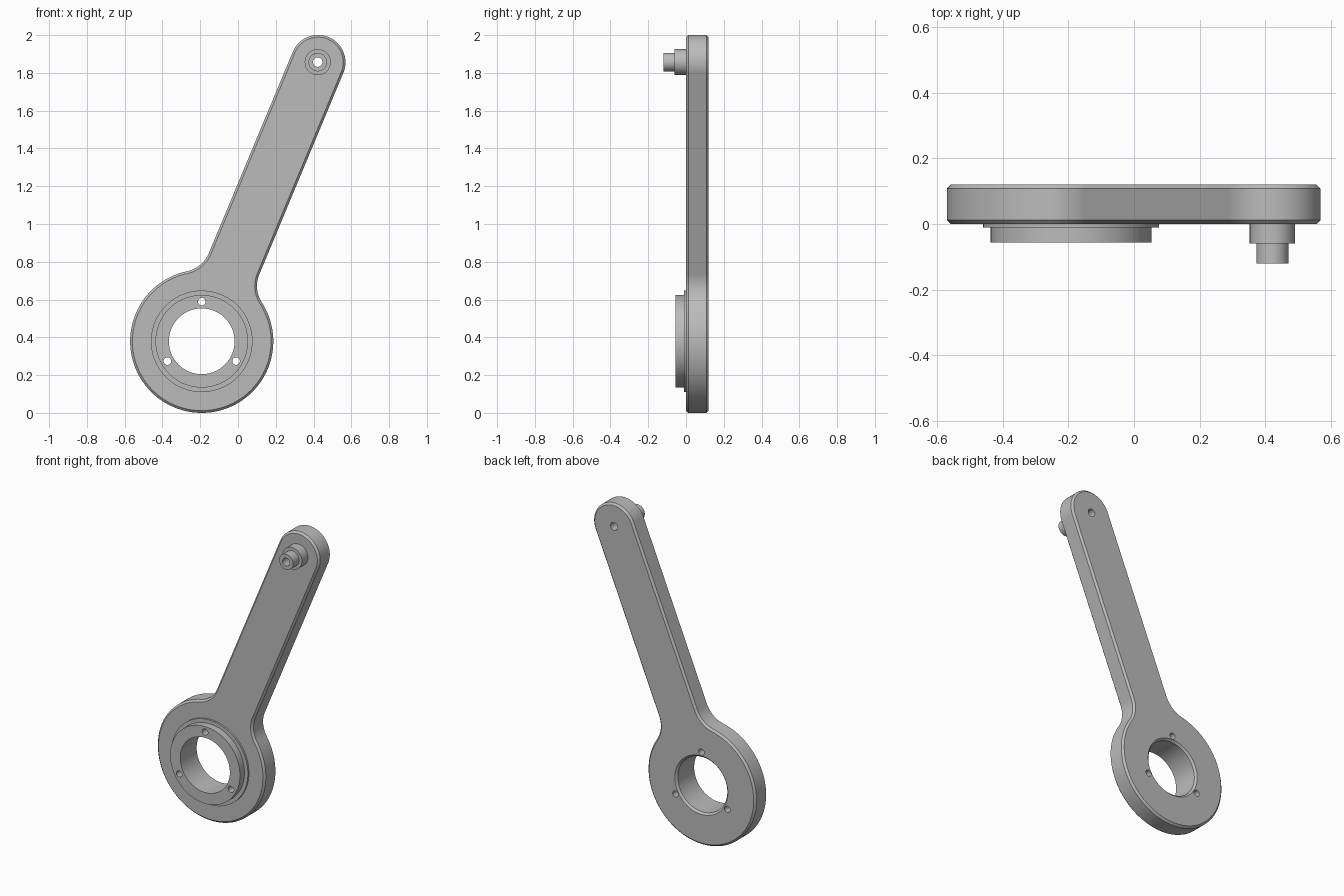
import bpy, bmesh
from math import sin, cos, asin, sqrt, pi, radians
from mathutils import Vector

if "Cube" in bpy.data.objects:
    bpy.data.objects.remove(bpy.data.objects["Cube"], do_unlink=True)

# Main dimensions, as (x, z) centres and radii
HUB, TIP = Vector((-0.192, 0.379)), Vector((0.424, 1.856))
HUB_R, TIP_R, FILLET = 0.379, 0.145, 0.16
BACK, CHAMFER = 0.12, 0.012

grey = bpy.data.materials.new("plain_grey")
grey.use_nodes = True
colour = (0.5, 0.5, 0.5, 1)
grey.diffuse_color = colour
grey.node_tree.nodes["Principled BSDF"].inputs["Base Color"].default_value = colour


def arc(cx, cz, r, start, end, n):
    steps = [start + (end - start) * i / n for i in range(n + 1)]
    return [Vector((cx + r * cos(a), cz + r * sin(a))) for a in steps]


def circle(centre, r, n=64):
    return arc(centre.x, centre.y, r, 0, 2 * pi, n)[:-1]


def arm_outline(inset):
    """Hub circle, two fillets and the rounded tip, shrunk by the inset."""
    big, small, fil = HUB_R - inset, TIP_R - inset, FILLET + inset
    side = small + fil
    along = sqrt((big + fil) ** 2 - side ** 2)
    t = asin(side / (big + fil))
    axis = TIP - HUB
    pts = arc(0, 0, big, t, 2 * pi - t, 96)
    pts += arc(along, -side, fil, pi - t, pi / 2, 14)[1:]
    pts += arc(axis.length, 0, small, -pi / 2, pi / 2, 48)
    pts += arc(along, side, fil, -pi / 2, t - pi, 14)[:-1]
    u = axis.normalized()
    v = Vector((-u.y, u.x))
    return [HUB + u * p.x + v * p.y for p in pts]


def loft(name, sections):
    """Closed solid through (loop, y) sections."""
    bm = bmesh.new()
    rings = [[bm.verts.new((p.x, y, p.y)) for p in loop] for loop, y in sections]
    n = len(rings[0])
    for a, b in zip(rings, rings[1:]):
        for i in range(n):
            j = (i + 1) % n
            bm.faces.new((a[i], a[j], b[j], b[i]))
    bm.faces.new(rings[0])
    bm.faces.new(rings[-1])
    bmesh.ops.recalc_face_normals(bm, faces=bm.faces)
    mesh = bpy.data.meshes.new(name)
    bm.to_mesh(mesh)
    bm.free()
    mesh.materials.append(grey)
    ob = bpy.data.objects.new(name, mesh)
    bpy.context.collection.objects.link(ob)
    return ob


def turned(name, centre, profile, n=64):
    return loft(name, [(circle(centre, r, n), y) for r, y in profile])


# Chamfered plate
plate = loft("arm_plate", [(arm_outline(CHAMFER), 0), (arm_outline(0), CHAMFER),
                           (arm_outline(0), BACK - CHAMFER), (arm_outline(CHAMFER), BACK)])

# Stepped bearing boss and stepped pin on the front
boss = turned("hub_boss", HUB, [(0.269, 0), (0.269, -0.011), (0.245, -0.011), (0.245, -0.056)], 96)
pin = turned("tip_pin", TIP + Vector((-0.002, 0.001)),
             [(0.069, 0), (0.069, -0.06), (0.049, -0.06), (0.049, -0.12)], 48)

# Cutters: bore chamfered at the back, three bolt holes, pin hole
cutters = [turned("bore_cutter", HUB, [(0.174, -0.2), (0.174, BACK - CHAMFER),
                                       (0.174 + CHAMFER, BACK), (0.174 + CHAMFER, 0.2)], 96)]
for k in range(3):
    a = radians(90 + 120 * k)
    spot = HUB + 0.21 * Vector((cos(a), sin(a)))
    cutters.append(turned("bolt_hole_cutter", spot, [(0.02, -0.2), (0.02, 0.2)], 24))
cutters.append(turned("pin_hole_cutter", TIP + Vector((-0.002, 0.001)),
                      [(0.025, -0.2), (0.025, 0.2)], 24))


def cut_and_smooth(ob, tools):
    bpy.ops.object.select_all(action="DESELECT")
    ob.select_set(True)
    bpy.context.view_layer.objects.active = ob
    for tool in tools:
        mod = ob.modifiers.new("hole", "BOOLEAN")
        mod.operation, mod.solver, mod.object = "DIFFERENCE", "EXACT", tool
        bpy.ops.object.modifier_apply(modifier=mod.name)
    bpy.ops.object.shade_smooth_by_angle(angle=radians(30))


cut_and_smooth(plate, cutters)
cut_and_smooth(boss, cutters[:4])
cut_and_smooth(pin, cutters[4:])
for tool in cutters:
    bpy.data.objects.remove(tool, do_unlink=True)
